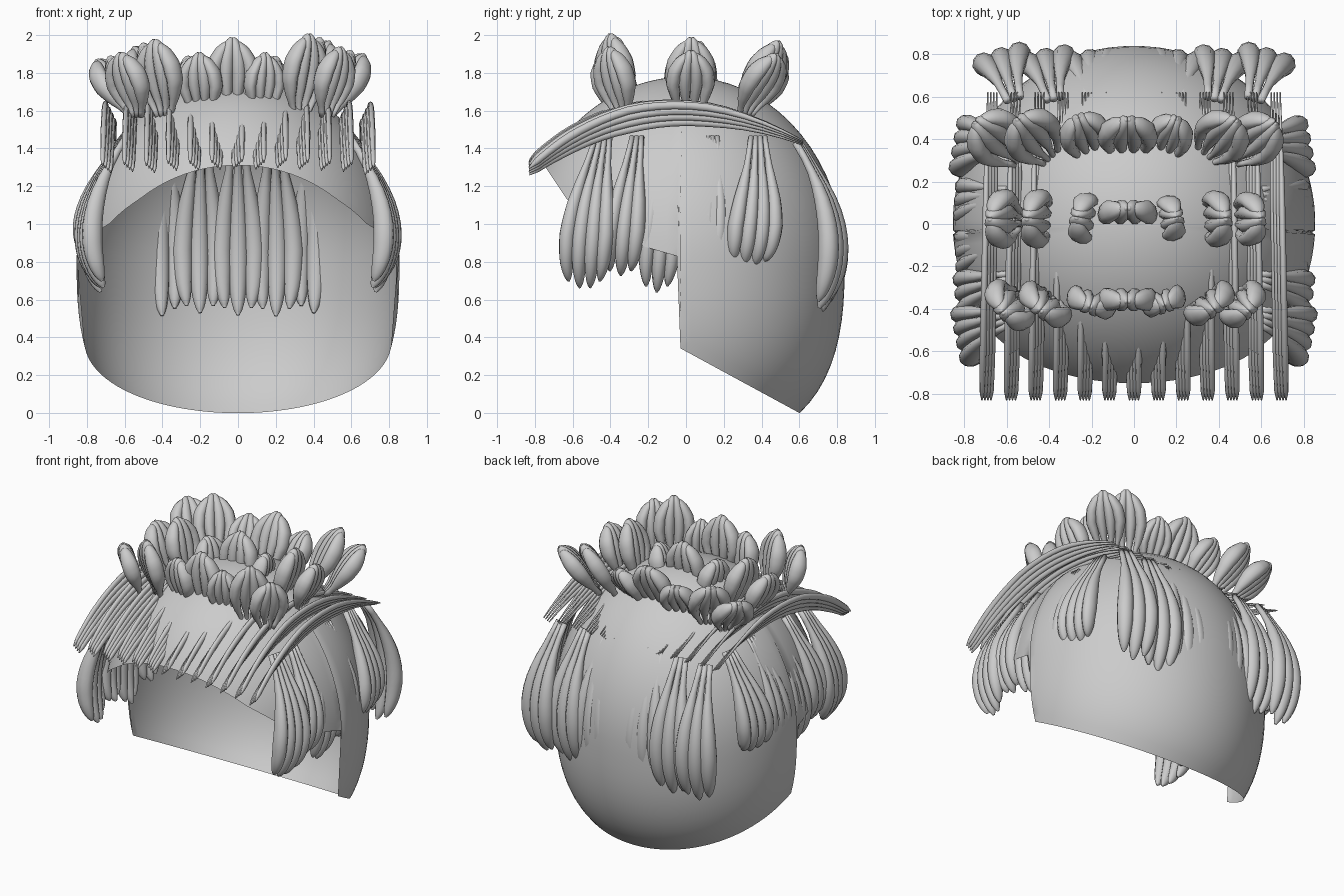
import bpy, bmesh, random
from math import sin, cos, pi, atan2
from mathutils import Vector

if "Cube" in bpy.data.objects:
    bpy.data.objects.remove(bpy.data.objects["Cube"])

random.seed(4)
CZ, RX, RZ = 0.8, 0.855, 0.98


def finish(name, bm):
    bmesh.ops.recalc_face_normals(bm, faces=bm.faces)
    me = bpy.data.meshes.new(name)
    bm.to_mesh(me)
    bm.free()
    for p in me.polygons:
        p.use_smooth = True
    ob = bpy.data.objects.new(name, me)
    bpy.context.collection.objects.link(ob)


def interp(x, pts):
    if x <= pts[0][0]:
        return pts[0][1]
    for (a, va), (b, vb) in zip(pts, pts[1:]):
        if x <= b:
            return va + (vb - va) * (x - a) / (b - a)
    return pts[-1][1]


def dome(az, lat):
    """Point on the dome: round above the widest line, fuller below it."""
    s, e = sin(lat), 2.0 if lat > 0 else 2.65
    f = (1 - abs(s) ** e) ** (1 / e)
    ry = 0.84 if sin(az) > 0 else 0.88
    return Vector((RX * f * cos(az), ry * f * sin(az), CZ + RZ * s))


def hem(y):
    """Height of the open edge: arched hairline in front, slanted nape behind."""
    if y < -0.045:
        return interp(y, [(-0.75, 1.31), (-0.63, 1.13), (-0.5, 1.0),
                          (-0.22, 0.88), (-0.05, 0.83)])
    return 0.35 - (y + 0.045) * 0.543


def bezier(a, b, c, t):
    return [p * (1 - t) ** 2 + 2 * q * t * (1 - t) + r * t * t for p, q, r in zip(a, b, c)]


def blade(bm, centre, side, width, depth, steps=18, n=10):
    """Spindle following centre(t); cross-section is an ellipse."""
    rings = []
    for i in range(steps + 1):
        t = sin(pi / 2 * i / steps)
        p = centre(t)
        tan = (centre(min(t + .01, 1)) - centre(max(t - .01, 0))).normalized()
        u = (side - tan * side.dot(tan)).normalized()
        v = tan.cross(u)
        w, d = width(t), depth(t)
        rings.append([bm.verts.new(p + u * w * cos(2 * pi * k / n) + v * d * sin(2 * pi * k / n))
                      for k in range(n)])
    for a, b in zip(rings, rings[1:]):
        for k in range(n):
            bm.faces.new((a[k], a[(k + 1) % n], b[(k + 1) % n], b[k]))
    bm.faces.new(rings[0])
    bm.faces.new(rings[-1])


def lock(bm, root, az, ctrl, tip, count, gap, depth, spread, drift=0.0):
    """Fan of blades; ctrl and tip are (outward, up) offsets from the root."""
    out, side = Vector((cos(az), sin(az), 0)), Vector((-sin(az), cos(az), 0))
    root = Vector(root)
    for i in range(count):
        s = i - (count - 1) / 2
        short = 1 - 0.1 * (abs(s) / max(1, count / 2)) ** 2

        def centre(t, s=s, short=short):
            o, z = bezier((0, 0), ctrl, tip, t * short)
            return root + out * o + Vector((0, 0, z)) + side * (s * gap * interp(t, spread) + drift * t)

        def swell(t):
            body = max(.35, sin(pi * min(.5, t * .5 / .65)))
            return body * max(.03, 1 - (max(0, t - .65) / .35) ** 2) ** .5
        blade(bm, centre, side, lambda t: gap * .62 * swell(t), lambda t: depth * swell(t))


# Cap shell, with paired columns at the step beside the ears
bm = bmesh.new()
step = [-0.055, -0.035]
azs = [step[0] - i * (pi - 0.11) / 48 for i in range(49)]
azs = azs[::-1] + [step[1] + i * (pi + 0.07) / 48 for i in range(49)]
cols, rows = [], 28
for az in azs:
    lo, hi = -1.45, 1.5
    for _ in range(40):
        mid = (lo + hi) / 2
        p = dome(az, mid)
        front = sin(az) < -0.045
        y = min(p.y, -0.046) if front else max(p.y, -0.045)
        lo, hi = (mid, hi) if p.z < hem(y) else (lo, mid)
    cols.append([bm.verts.new(dome(az, hi + (pi / 2 - hi) * j / rows)) for j in range(rows)])
top = bm.verts.new((0, 0, CZ + RZ))
for i, a in enumerate(cols):
    b = cols[(i + 1) % len(cols)]
    for j in range(rows - 1):
        bm.faces.new((a[j], b[j], b[j + 1], a[j + 1]))
    bm.faces.new((a[-1], b[-1], top))
finish("cap_shell", bm)

HANG = [(0, .35), (.2, .58), (.45, .88), (.65, 1), (.85, .95), (1, .8)]

# Back hanging locks: the middle ones sink into the shell
bm = bmesh.new()
for i in range(7):
    x = (i - 3) * 0.195
    az = pi / 2 - x * 0.5
    reach = .27 + .09 * abs(x)
    drop = random.uniform(-.92, -.87)
    lock(bm, (x * .97, .59, 1.43), az, (reach, -.47), (.12, drop), 3, .088, .055, HANG)
finish("back_locks", bm)

# Side hanging locks: front ones stand clear, middle ones sink into the shell
bm = bmesh.new()
for sx in (1, -1):
    for y, length, n, reach in [(-.44, .80, 4, .33), (-.26, .73, 3, .32), (-.08, .82, 3, .27),
                                (.14, .75, 3, .27), (.38, .68, 4, .28)]:
        if sx < 0 and y > -.2:
            reach += .035
        a = y * 0.45
        az = a if sx > 0 else pi - a
        lock(bm, (sx * .6, y, 1.46), az, (reach, -.46), (.13, -length), n, .07, .055, HANG,
             drift=-.07 * sx)
finish("side_locks", bm)

# Long thin locks sweeping from back to front over the top
bm = bmesh.new()
ARC = [(0, .2), (.3, .8), (.6, 1), (.85, .7), (1, .35)]
THIN = [(0, .2), (.3, .9), (.85, 1), (.97, .8), (1, .2)]
for i in range(13):
    x = (i - 6) * 0.116
    up = Vector((0, 0, 1))
    dz = -.05 * abs(x) + random.uniform(.01, .03)
    for k in range(4):
        s = k - 1.5

        def centre(t, s=s):
            y, z = bezier((.62, 1.43), (-.195, 1.81), (-.83, 1.30), t)
            flat = (1 if x >= 0 else -1) * .014 * s
            return Vector((x * (.96 + .04 * t) + flat, y, z + dz * t + s * .034 * interp(t, ARC)))
        blade(bm, centre, up, lambda t: .022 * interp(t, THIN), lambda t: .016 * interp(t, THIN), 24, 8)
finish("sweeping_locks", bm)

# Three rows of upright petals on the crown, facing away from the middle
bm = bmesh.new()
PETAL = [(0, .4), (.25, .8), (.5, 1), (.7, .9), (.86, .6), (1, .2)]
COLS = [(-.54, .34, 1.1), (-.39, .41, 1.1), (-.19, .34, .95), (-.03, .42, 1.1),
        (.13, .34, .85), (.33, .44, 1.05), (.47, .37, 1.0)]
for y, lean, dh in [(-.34, .02, 0), (.02, .05, -.02), (.31, .18, -.04)]:
    for x, h, w in COLS:
        az = atan2(y * 1.4, x + .03)
        tilt = lean + .17 * abs(x)
        if abs(y) < .1 and abs(x) < .1:
            az = pi / 2
        lock(bm, (x, y, 1.57), az, (tilt * .55, h * .5), (tilt, h + dh), 4, .062 * w, .055, PETAL)
finish("crown_petals", bm)
